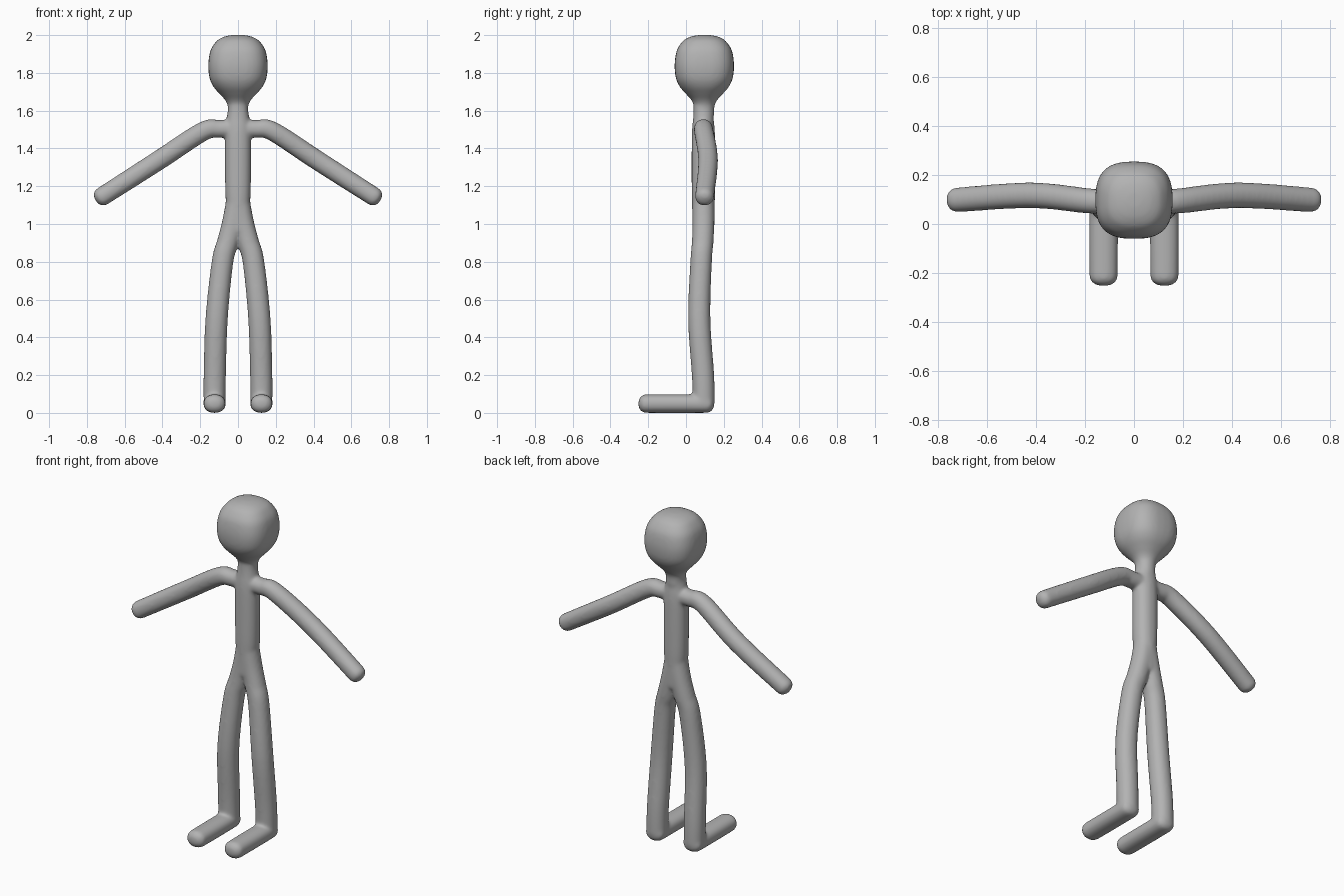
import bpy, bmesh, math
from mathutils import Vector

if "Cube" in bpy.data.objects:
    bpy.data.objects.remove(bpy.data.objects["Cube"])

PAD = 0.0022      # makes up for the slight shrinkage of the smoothing
SIDES = 32
bm = bmesh.new()


def spline(rows, steps=6):
    """Catmull-Rom through rows of numbers."""
    out = []
    for i in range(len(rows) - 1):
        p0, p1, p2, p3 = (rows[max(i - 1, 0)], rows[i], rows[i + 1],
                          rows[min(i + 2, len(rows) - 1)])
        for k in range(steps):
            t = k / steps
            out.append([0.5 * (2 * b + (c - a) * t + (2 * a - 5 * b + 4 * c - d) * t * t
                               + (3 * b - a - 3 * c + d) * t ** 3)
                        for a, b, c, d in zip(p0, p1, p2, p3)])
    out.append(list(rows[-1]))
    return out


def tube(rows, side, caps=(0.8, 0.8)):
    """Loft rows of (x, y, z, r_side, r_other, squareness), rounding both ends."""
    pts = spline(rows)
    pos = [Vector(p[:3]) for p in pts]
    rings = []
    for i, p in enumerate(pts):
        t = (pos[min(i + 1, len(pts) - 1)] - pos[max(i - 1, 0)]).normalized()
        rings.append((pos[i], t, p[3] + PAD, p[4] + PAD, p[5]))

    def cap(ring, sign, depth):
        c, t, a, b, n = ring
        made = []
        for k in range(1, 8):
            ang = math.radians(12 * k)
            s = math.cos(ang) ** 0.85
            made.append((c + t * sign * depth * min(a, b) * math.sin(ang), t, a * s, b * s, n))
        return made

    rings = cap(rings[0], -1, caps[0])[::-1] + rings + cap(rings[-1], 1, caps[1])
    loops = []
    for c, t, a, b, n in rings:
        u = (side - t * side.dot(t)).normalized()
        v = t.cross(u)
        loop = []
        for k in range(SIDES):
            ang = math.tau * k / SIDES
            cs, sn = math.cos(ang), math.sin(ang)
            x = math.copysign(abs(cs) ** (2 / n), cs) * a
            y = math.copysign(abs(sn) ** (2 / n), sn) * b
            loop.append(bm.verts.new(c + u * x + v * y))
        loops.append(loop)
    for l0, l1 in zip(loops, loops[1:]):
        for k in range(SIDES):
            j = (k + 1) % SIDES
            bm.faces.new((l0[k], l0[j], l1[j], l1[k]))
    bm.faces.new(loops[0][::-1])
    bm.faces.new(loops[-1])


X, Y = Vector((1, 0, 0)), Vector((0, 1, 0))

# torso: from the crotch up into the neck
torso = [(0.97, 0.04, 0.056), (1.1, 0.06, 0.058), (1.2, 0.066, 0.06), (1.4, 0.067, 0.06),
         (1.5, 0.066, 0.058), (1.56, 0.058, 0.052), (1.6, 0.052, 0.05), (1.64, 0.05, 0.05)]
tube([(0, 0.092, z, a, b, 2.2) for z, a, b in torso], X)

# head: rounded square section, tapering to the neck
head = [(1.58, 0.051, 2), (1.61, 0.051, 2), (1.635, 0.055, 2), (1.661, 0.07, 2.1),
        (1.688, 0.095, 2.2), (1.725, 0.127, 2.4), (1.767, 0.147, 2.6), (1.82, 0.155, 2.7),
        (1.873, 0.153, 2.7), (1.926, 0.141, 2.6), (1.968, 0.112, 2.5), (1.985, 0.087, 2.4),
        (1.995, 0.06, 2.2), (2.0, 0.03, 2)]
tube([(0, 0.097, z, r, r, n) for z, r, n in head], X, (0.5, 0.03))

for s in (-1, 1):
    # arm: level shoulder, then sloping down with a slight bend at the elbow
    arm = [(0, 0.092, 1.503, 0.046), (0.1, 0.092, 1.503, 0.045), (0.185, 0.094, 1.49, 0.049),
           (0.42, 0.117, 1.337, 0.05), (0.72, 0.098, 1.145, 0.048)]
    tube([(s * x, y, z, r, r, 2.1) for x, y, z, r in arm], Y)
    # leg
    leg = [(0.124, 0.094, 0.055, 0.056), (0.123, 0.09, 0.2, 0.057), (0.113, 0.07, 0.5, 0.057),
           (0.082, 0.08, 0.8, 0.055), (0.055, 0.088, 0.9, 0.055), (0.028, 0.092, 1.0, 0.056),
           (0.009, 0.092, 1.1, 0.056), (0, 0.092, 1.18, 0.055)]
    tube([(s * x, y, z, r, r, 2.1) for x, y, z, r in leg], X)
    # foot
    foot = [(0.11, 0.056), (0.0, 0.057), (-0.1, 0.057), (-0.213, 0.056)]
    tube([(s * 0.124, y, 0.049, r, 0.047, 2.2) for y, r in foot], X)

bmesh.ops.recalc_face_normals(bm, faces=bm.faces[:])
mesh = bpy.data.meshes.new("figure_body")
bm.to_mesh(mesh)
bm.free()
body = bpy.data.objects.new("figure_body", mesh)
bpy.context.collection.objects.link(body)

grey = bpy.data.materials.new("plain grey")
grey.diffuse_color = (0.45, 0.45, 0.45, 1)
grey.use_nodes = True
grey.node_tree.nodes["Principled BSDF"].inputs["Base Color"].default_value = grey.diffuse_color
mesh.materials.append(grey)
for f in mesh.polygons:
    f.use_smooth = True

# fuse the parts into one skin and soften the joins
fuse = body.modifiers.new("fuse", 'REMESH')
fuse.mode = 'VOXEL'
fuse.voxel_size = 0.008
fuse.use_smooth_shade = True
soft = body.modifiers.new("soften", 'SMOOTH')
soft.factor = 0.5
soft.iterations = 14
